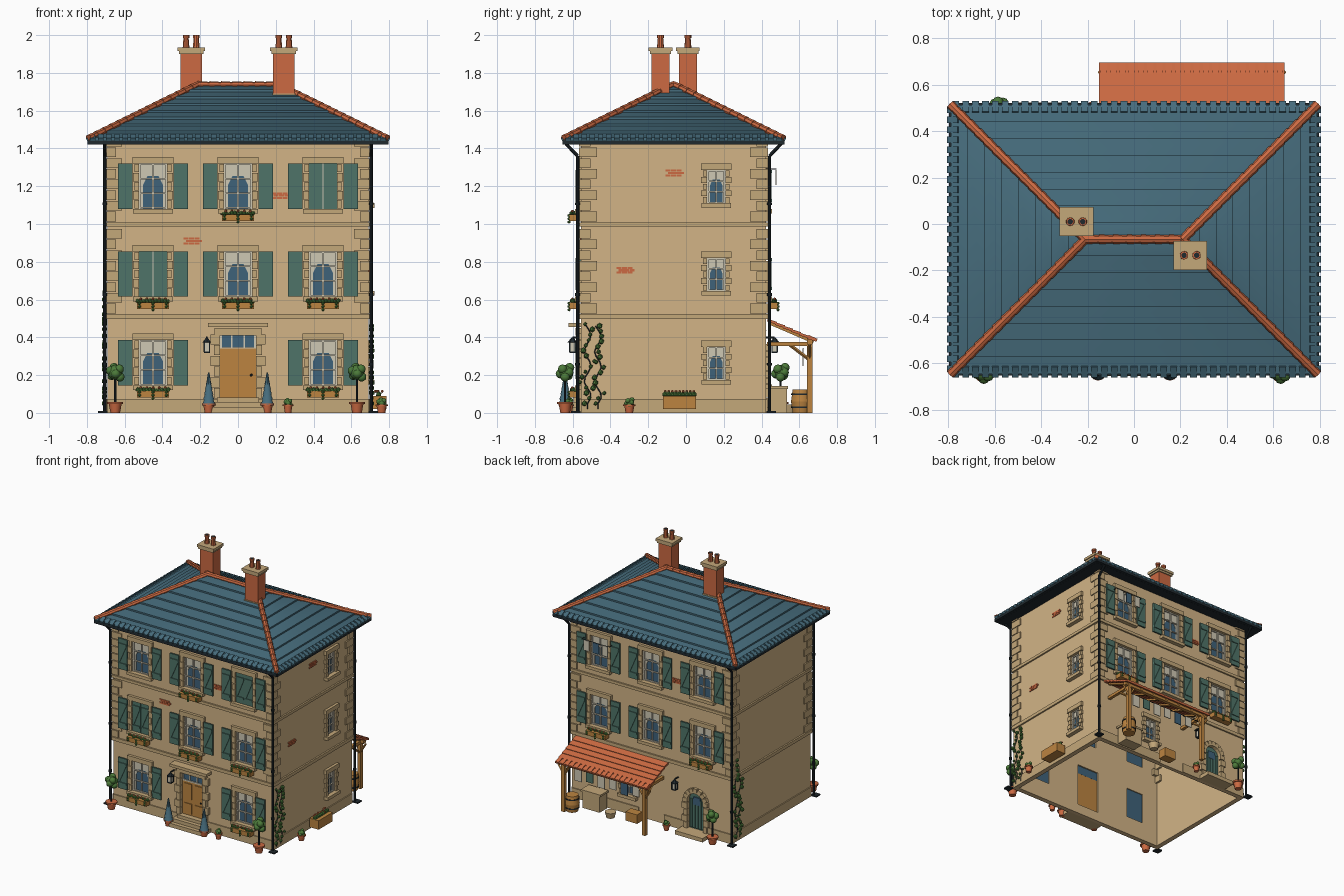
import bpy, bmesh, math, random
from mathutils import Matrix, Vector

random.seed(4)
if "Cube" in bpy.data.objects:
    bpy.data.objects.remove(bpy.data.objects["Cube"])

# ---------- materials ----------
def srgb(hexcode):
    vals = [int(hexcode[i:i + 2], 16) / 255 for i in (0, 2, 4)]
    return [((v + .055) / 1.055) ** 2.4 if v > .04 else v / 12.92 for v in vals] + [1]

PALETTE = dict(sand_wall="D2B486", pale_stone="C4A87A", blue_slate="466C7C", terracotta="CC6A42",
               shutter_green="4F7468", window_blue="3F627A", warm_wood="BC8440", dark_iron="20292E",
               leaf_green="4C7A3A", cream_cloth="CFC8B4")
MATS = {}
for mat_name, code in PALETTE.items():
    m = bpy.data.materials.new(mat_name)
    m.use_nodes = True
    m.diffuse_color = srgb(code)
    m.node_tree.nodes["Principled BSDF"].inputs["Base Color"].default_value = srgb(code)
    MATS[mat_name] = m
WALL, STONE, SLATE, CLAY, GREEN, GLASS, WOOD, IRON, LEAF, CREAM = PALETTE

# ---------- helpers: every named part collects its shapes in one mesh ----------
T, R, ID = Matrix.Translation, Matrix.Rotation, Matrix.Identity(4)
parts = {}

def mesh(name, mat):
    return parts.setdefault((name, mat), bmesh.new())

def box(name, mat, c, s, M=ID, rot=ID):
    bmesh.ops.create_cube(mesh(name, mat), size=1, matrix=M @ T(c) @ rot @ Matrix.Diagonal((*s, 1)))

def rod(name, mat, a, b, r, r2=None, M=ID, seg=10):
    a, b = Vector(a), Vector(b)
    turn = (b - a).to_track_quat('Z', 'Y').to_matrix().to_4x4()
    bmesh.ops.create_cone(mesh(name, mat), cap_ends=True, segments=seg, radius1=r, depth=(b - a).length,
                          radius2=r if r2 is None else r2, matrix=M @ T((a + b) / 2) @ turn)

def ball(name, mat, c, r, M=ID, sub=1):
    bmesh.ops.create_icosphere(mesh(name, mat), subdivisions=sub, radius=r, matrix=M @ T(c))

def prism(name, mat, profile, y0, y1, M=ID):
    bm = mesh(name, mat)
    rings = [[bm.verts.new(M @ Vector((u, y, z))) for u, z in profile] for y in (y0, y1)]
    n = len(profile)
    faces = [bm.faces.new(rings[0]), bm.faces.new(rings[1][::-1])]
    faces += [bm.faces.new((rings[0][i], rings[1][i], rings[1][(i + 1) % n], rings[0][(i + 1) % n])) for i in range(n)]
    bmesh.ops.recalc_face_normals(bm, faces=faces)

# Wall frames: local x runs along the wall, -y points outwards
C, HX, HY = -.066, .69, .49
def frame(turn, half):
    return T((0, C, 0)) @ R(math.radians(turn), 4, 'Z') @ T((0, -half, 0))
FRONT, RIGHT, BACK, LEFT = frame(0, HY), frame(90, HX), frame(180, HY), frame(-90, HX)

# ---------- windows, shutters, flower boxes ----------
def opening(W, u, z, hw, h):
    box("opening_cutter", WALL, (u, 0, z + h / 2), (2 * hw, .12, h), W)

def shutter(W, u, z, h, w, y):
    box("shutters", GREEN, (u, y, z + h / 2), (w, .012, h), W)
    for k in (.18, .82):
        box("shutter_battens", GREEN, (u, y - .008, z + h * k), (w * .9, .008, .016), W)
    lean = R(math.atan2(w * .8, h * .6), 4, 'Y')
    box("shutter_battens", GREEN, (u, y - .008, z + h / 2), (.012, .006, h * .62), W, lean)

def flower_box(W, u, z, w=.17):
    box("flower_boxes", WOOD, (u, -.035, z - .047), (w, .05, .035), W)
    for i in range(11):
        x = u + (i / 10 - .5) * w * .95
        ball("flower_leaves", LEAF, (x, -.035 + random.uniform(-.014, .014), z - .022), .013, W)
        if i % 2:
            ball("flowers", CLAY, (x, -.045, z - .012), .008, W)
    for dx, n in ((0, 3), (w * .42, 2), (-w * .42, 2)):
        for i in range(n):
            ball("flower_leaves", LEAF, (u + dx, -.063, z - .035 - i * .017), .009, W)

def window(W, u, z, hw=.075, h=.24, shutters=True, flowers=False, closed=False):
    opening(W, u, z, hw, h)
    box("window_glass", GLASS, (u, .018, z + h / 2), (2 * hw, .008, h), W)
    box("curtains", CREAM, (u, .012, z + h * .86), (2 * hw, .004, h * .28), W)
    for s in (-1, 1):
        box("curtains", CREAM, (u + s * hw * .85, .012, z + h / 2), (hw * .3, .004, h), W)
        prism("curtains", CREAM, [(u + s * hw * .75, z + h * .5), (u + s * hw * .75, z + h * .75),
                                  (u + s * hw * .35, z + h * .75)], .010, .014, W)
        box("window_bars", CREAM, (u + s * (hw - .005), .006, z + h / 2), (.01, .012, h), W)
        for i in range(5):
            w = .032 if i % 2 else .022
            box("window_stones", STONE, (u + s * (hw + w / 2), -.006, z + h * (i + .5) / 5), (w, .02, h / 5 - .004), W)
        if shutters:
            shutter(W, u + s * .147, z, h, .078, -.018)
            if closed:
                shutter(W, u + s * hw / 2, z, h, hw - .003, 0)
    box("window_bars", CREAM, (u, .006, z + h / 2), (.009, .01, h), W)
    for k in (.02, .35, .67, .98):
        box("window_bars", CREAM, (u, .006, z + h * k), (2 * hw, .01, .008), W)
    box("window_stones", STONE, (u, -.008, z + h + .017), (2 * hw + .065, .026, .034), W)
    box("window_sills", STONE, (u, -.012, z - .012), (2 * hw + .06, .04, .024), W)
    if flowers:
        flower_box(W, u, z)

FLOORS = (.145, .615, 1.08)
for f, z in enumerate(FLOORS):
    window(RIGHT, .226, z + .03, .048, .175, shutters=False)
    for col in (-1, 0, 1):
        if f or col:
            window(FRONT, col * .45, z, flowers=f < 2 or col == 0, closed=(f, col) in ((2, 1), (1, -1)))
        if f:
            window(BACK, col * .45, z, flowers=f == 1 and col != 0)
window(BACK, -.2, .15, .05, .18, shutters=False)

# ---------- front door ----------
opening(FRONT, 0, .075, .095, .335)
box("front_door", WOOD, (0, .012, .21), (.19, .014, .27), FRONT)
for s in (-1, 1):
    for z, h in ((.13, .08), (.265, .12)):
        box("door_panels", WOOD, (s * .045, .003, z), (.065, .008, h), FRONT)
    for i in range(6):
        w = .05 if i % 2 else .032
        box("door_stones", STONE, (s * (.095 + w / 2), -.01, .104 + i * .057), (w, .03, .053), FRONT)
ball("door_knob", IRON, (.07, -.004, .2), .008, FRONT)
box("transom_glass", GLASS, (0, .014, .378), (.19, .01, .065), FRONT)
for x in (-.09, -.032, .032, .09):
    box("transom_bars", CREAM, (x, .007, .378), (.008, .01, .065), FRONT)
box("transom_bars", CREAM, (0, .007, .345), (.19, .012, .01), FRONT)
box("door_stones", STONE, (0, -.012, .43), (.25, .034, .04), FRONT)
box("door_cornice", STONE, (0, -.03, .465), (.32, .07, .022), FRONT)
for w, d, z in ((.32, .1, .015), (.27, .07, .042), (.22, .04, .066)):
    box("front_steps", STONE, (0, -d / 2, z), (w, d, .03), FRONT)

# ---------- arched back door ----------
def arch(u, r, z0, z1):
    return [(u - r, z0), (u + r, z0)] + [(u + r * math.cos(a), z1 + r * math.sin(a))
                                         for a in [math.pi * i / 12 for i in range(13)]]
DU = .39
prism("opening_cutter", WALL, arch(DU, .07, .03, .25), -.06, .06, BACK)
prism("back_door", GREEN, arch(DU, .07, .03, .25), .008, .02, BACK)
for i in range(-2, 3):
    box("back_door_planks", GREEN, (DU + i * .025, .004, .15), (.02, .008, .22), BACK)
box("back_door_window", GLASS, (DU, .004, .25), (.06, .01, .06), BACK)
for i in range(9):
    a = math.pi * i / 8
    box("back_door_stones", STONE, (DU + .087 * math.cos(a), -.008, .25 + .087 * math.sin(a)),
        (.038, .03, .031), BACK, R(-a, 4, 'Y'))
for s in (-1, 1):
    for i in range(4):
        w = .045 if i % 2 else .03
        box("back_door_stones", STONE, (DU + s * (.07 + w / 2), -.008, .055 + i * .05), (w, .03, .046), BACK)
box("back_step", STONE, (DU, -.05, .015), (.24, .1, .03), BACK)

# ---------- walls: bands, corner stones, brick patches, pipes ----------
box("house_walls", WALL, (0, C, .71), (2 * HX, 2 * HY, 1.42))
box("room_cutter", WALL, (0, C, .65), (2 * HX - .06, 2 * HY - .06, 1.5))
for W, half in ((FRONT, HX), (BACK, HX), (RIGHT, HY), (LEFT, HY)):
    for z, h in ((.51, .026), (.998, .022)):
        box("wall_bands", STONE, (0, -.004, z), (2 * half + .02, .016, h), W)
    if half == HY:
        box("wall_plinth", STONE, (0, -.003, .037), (2 * half, .01, .074), W)
    else:
        for x0, x1 in ((-half, -.11), (.11, .32), (.46, half)) if W is BACK else ((-half, -.1), (.1, half)):
            box("wall_plinth", STONE, ((x0 + x1) / 2, -.003, .037), (x1 - x0, .01, .074), W)
for sx in (-1, 1):
    for sy in (-1, 1):
        for base in (.525, 1.012):
            for i in range(8):
                w, d = (.085, .06) if i % 2 else (.055, .095)
                box("corner_stones", STONE, (sx * (HX + .01 - w / 2), C + sy * (HY + .01 - d / 2), base + .028 + i * .0565),
                    (w, d, .051))
        px, py = sx * (HX + .015), C + sy * (HY + .018)
        rod("drain_pipes", IRON, (px, py, 0), (px, py, 1.36), .009)
        rod("drain_pipes", IRON, (px, py, 1.36), (px, C + sy * .57, 1.425), .009)
        box("pipe_feet", IRON, (px + sx * .01, py + sy * .01, .005), (.05, .05, .01))
        for z in (.25, .62, 1.1):
            rod("pipe_clamps", IRON, (px, py, z), (px, py, z + .015), .013)
for W, u, z in ((FRONT, -.24, .91), (FRONT, .225, 1.15), (RIGHT, .006, 1.27), (RIGHT, -.254, .755), (BACK, .22, 1.15)):
    for row in range(3):
        for k in range(3):
            box("brick_patches", CLAY, (u + (k - 1) * .029 + (row % 2) * .012 - .006, -.002, z + (row - 1) * .0125),
                (.027, .008, .011), W)

# ---------- hipped slate roof ----------
EX, EY, Z0, RISE, ROWS = .79, .58, 1.445, .29, 8
bm = mesh("slate_roof", SLATE)
def ring(inset, z):
    return [bm.verts.new((sx * (EX - inset), C + sy * (EY - inset), z)) for sx, sy in ((-1, -1), (1, -1), (1, 1), (-1, 1))]
rings = [ring(0, Z0 - .01)]
for i in range(ROWS):
    rings += [ring(EY * i / ROWS, Z0 + RISE * i / ROWS + .012), ring(EY * (i + 1) / ROWS, Z0 + RISE * (i + 1) / ROWS)]
bm.faces.new(rings[0][::-1])
for lo, hi in zip(rings, rings[1:]):
    for k in range(4):
        bm.faces.new((lo[k], lo[(k + 1) % 4], hi[(k + 1) % 4], hi[k]))
bmesh.ops.remove_doubles(bm, verts=bm.verts, dist=1e-5)
slope = math.atan2(RISE, EY)
for turn, half, length in ((0, EY, EX), (180, EY, EX), (90, EX, EY), (-90, EX, EY)):
    W = frame(turn, half)
    n = int(length * 2 / .042)
    for i in range(n):
        box("eave_slates", SLATE, (-length + (i + .5) * 2 * length / n, .01, Z0 + .013), (.029, .05, .016), W, R(slope, 4, 'X'))
    box("gutter", IRON, (0, .008, 1.432), (2 * length, .03, .022), W)
box("eave_soffit", IRON, (0, C, 1.428), (2 * EX - .03, 2 * EY - .03, .016))

def ridge_tiles(a, b, n):
    a, b = Vector(a), Vector(b)
    for i in range(n):
        rod("ridge_tiles", CLAY, a.lerp(b, i / n), a.lerp(b, (i + 1.1) / n), .021, .017, seg=8)
top = EX - EY
ridge_tiles((-top, C, Z0 + RISE), (top, C, Z0 + RISE), 7)
for sx in (-1, 1):
    for sy in (-1, 1):
        ridge_tiles((sx * EX, C + sy * EY, Z0 + .008), (sx * top, C, Z0 + RISE + .004), 15)

# ---------- chimneys ----------
for x, y in ((-.248, .01), (.243, -.135)):
    box("chimney_stacks", CLAY, (x, y, 1.78), (.113, .095, .26))
    box("chimney_flashing", STONE, (x, y, 1.675), (.122, .104, .03))
    box("chimney_caps", STONE, (x, y, 1.908), (.13, .112, .014))
    box("chimney_caps", STONE, (x, y, 1.925), (.145, .125, .02))
    for dx in (-.027, .027):
        rod("chimney_pots", CLAY, (x + dx, y, 1.93), (x + dx, y, 1.99), .019, .014)
        rod("chimney_pots", CLAY, (x + dx, y, 1.985), (x + dx, y, 2), .018)
        rod("chimney_flues", IRON, (x + dx, y, 1.99), (x + dx, y, 2.001), .012)

# ---------- back porch ----------
PX, tilt = .25, math.atan2(.11, .256)
for i in range(6):
    k = (i + .5) / 6
    box("porch_roof", CLAY, (PX, .434 + .256 * k, .492 - .11 * k), (.8, .052, .014), rot=R(-tilt + .1, 4, 'X'))
for i in range(20):
    box("porch_roof_tiles", CLAY, (PX - .38 + i * .04, .67, .397), (.027, .05, .012), rot=R(-tilt, 4, 'X'))
for x in (-.1, .6):
    box("porch_posts", WOOD, (x, .655, .185), (.028, .028, .37))
    box("porch_beams", WOOD, (x, .55, .365), (.024, .24, .022))
    rod("porch_braces", WOOD, (x, .655, .28), (x, .55, .36), .009, seg=4)
    for s in (-1, 1):
        rod("porch_braces", WOOD, (x, .655, .28), (x + s * .05, .655, .36), .008, seg=4)
box("porch_beams", WOOD, (PX, .655, .375), (.78, .028, .025))
for i in range(7):
    box("porch_rafters", WOOD, (-.11 + i * .12, .56, .425), (.018, .25, .016), rot=R(-tilt, 4, 'X'))
rod("porch_clothes_line", IRON, (-.1, .62, .34), (.6, .62, .34), .003, seg=5)
for i, m in enumerate((CREAM, GLASS, CREAM, CREAM, GREEN, CREAM)):
    box("porch_laundry", m, (.0 + i * .1, .62, .3 - i % 2 * .008), (.06, .006, .075 + i % 2 * .015))
rod("barrel", WOOD, (.56, .61, 0), (.56, .61, .06), .045, .054, seg=14)
rod("barrel", WOOD, (.56, .61, .06), (.56, .61, .125), .054, .045, seg=14)
for z in (.025, .095):
    rod("barrel_hoops", IRON, (.56, .61, z), (.56, .61, z + .008), .053, seg=14)
box("stone_sink", STONE, (.45, .49, .065), (.15, .09, .13))
box("stone_sink", STONE, (.45, .49, .135), (.17, .1, .015))
rod("basket", STONE, (.27, .55, 0), (.27, .55, .045), .03, .042)
box("crate", WOOD, (.1, .5, .035), (.1, .07, .07))

# clothes line under an upper back window
for u in (-.57, -.33):
    rod("line_brackets", IRON, (u, 0, 1.29), (u, -.055, 1.29), .003, M=BACK, seg=5)
rod("upper_clothes_line", IRON, (-.57, -.053, 1.29), (-.33, -.053, 1.29), .002, M=BACK, seg=5)
for u, m in ((-.53, CREAM), (-.45, GLASS), (-.37, CREAM)):
    box("upper_laundry", m, (u, -.053, 1.247), (.05, .005, .08), BACK)

# ---------- lamps ----------
for W, u in ((FRONT, -.165), (BACK, .23)):
    rod("lamp_brackets", IRON, (u, 0, .40), (u, -.045, .40), .005, M=W)
    box("lamp_glass", CREAM, (u, -.045, .35), (.026, .026, .05), W)
    rod("lamp_tops", IRON, (u, -.045, .372), (u, -.045, .4), .027, .004, M=W, seg=6)
    box("lamp_frames", IRON, (u, -.045, .322), (.032, .032, .008), W)
    for sx in (-1, 1):
        for sy in (-1, 1):
            box("lamp_frames", IRON, (u + sx * .014, -.045 + sy * .014, .35), (.007, .007, .055), W)

# ---------- pots, trees, planter, climbing plants ----------
def pot(x, y, r=.025, h=.045):
    rod("pots", CLAY, (x, y, 0), (x, y, h), r * .7, r, seg=12)
    rod("pots", CLAY, (x, y, h * .8), (x, y, h), r * 1.18, seg=12)

def bush(x, y, z, r, name="pot_plants"):
    ball(name, LEAF, (x, y, z), r * .8, sub=2)
    for i in range(7):
        a = i * 2.4
        ball(name, LEAF, (x + r * .5 * math.cos(a), y + r * .5 * math.sin(a), z + (i / 6 - .5) * r), r * .5, sub=2)

for x, y in ((-.65, -.64), (.63, -.64), (-.58, .5)):
    pot(x, y, .036, .058)
    rod("tree_trunks", IRON, (x, y, .05), (x, y, .2), .006)
    bush(x, y, .215, .05, "round_trees")
for x, y, r in ((.265, -.62, .024), (.76, -.3, .028), (-.18, .5, .024)):
    pot(x, y, r)
    bush(x, y, .055, r)
for x in (-.155, .155):
    pot(x, -.64, .03, .05)
    for i in range(6):
        rod("cone_trees", SLATE, (x, -.64, .045 + i * .026), (x, -.64, .085 + i * .026), .036 - i * .005, .02 - i * .0033)
box("side_planter", WOOD, (.745, -.035, .055), (.08, .175, .07))
for i in range(9):
    ball("planter_leaves", LEAF, (.745, -.11 + i * .019, .098), .016)
    ball("planter_flowers", CLAY, (.745 + random.uniform(-.02, .02), -.11 + i * .019, .114), .008)
for W, u, z1 in ((RIGHT, -.455, .47), (RIGHT, -.4, .46), (LEFT, -.44, .64), (LEFT, -.4, .5)):
    last = Vector((u, -.008, .02))
    for i in range(16):
        p = Vector((u + .018 * math.sin(i * 1.1), -.008, .05 + (z1 - .05) * i / 15))
        rod("ivy_stems", IRON, last, p, .003, M=W, seg=4)
        ball("ivy_leaves", LEAF, p + Vector((random.uniform(-.025, .025), -.009, 0)), random.uniform(.01, .017), W)
        last = p

# ---------- turn the collected meshes into objects ----------
made, names_used = {}, set()
for (name, mat), bm in parts.items():
    full = name if name not in names_used else name + "_" + mat
    names_used.add(full)
    me = bpy.data.meshes.new(full)
    bm.to_mesh(me)
    bm.free()
    me.materials.append(MATS[mat])
    made[full] = bpy.data.objects.new(full, me)
    bpy.context.scene.collection.objects.link(made[full])

# Hollow the walls and cut the openings
walls = made["house_walls"]
for cutter_name in ("room_cutter", "opening_cutter"):
    cutter = made.pop(cutter_name)
    cutter.hide_render = True
    mod = walls.modifiers.new(cutter_name, 'BOOLEAN')
    mod.operation, mod.solver, mod.object = 'DIFFERENCE', 'EXACT', cutter
    bpy.context.view_layer.objects.active = walls
    bpy.ops.object.modifier_apply(modifier=cutter_name)
    bpy.data.objects.remove(cutter)

bpy.ops.object.select_all(action='DESELECT')
for ob in made.values():
    ob.select_set(True)
bpy.ops.object.shade_smooth_by_angle(angle=math.radians(35))
